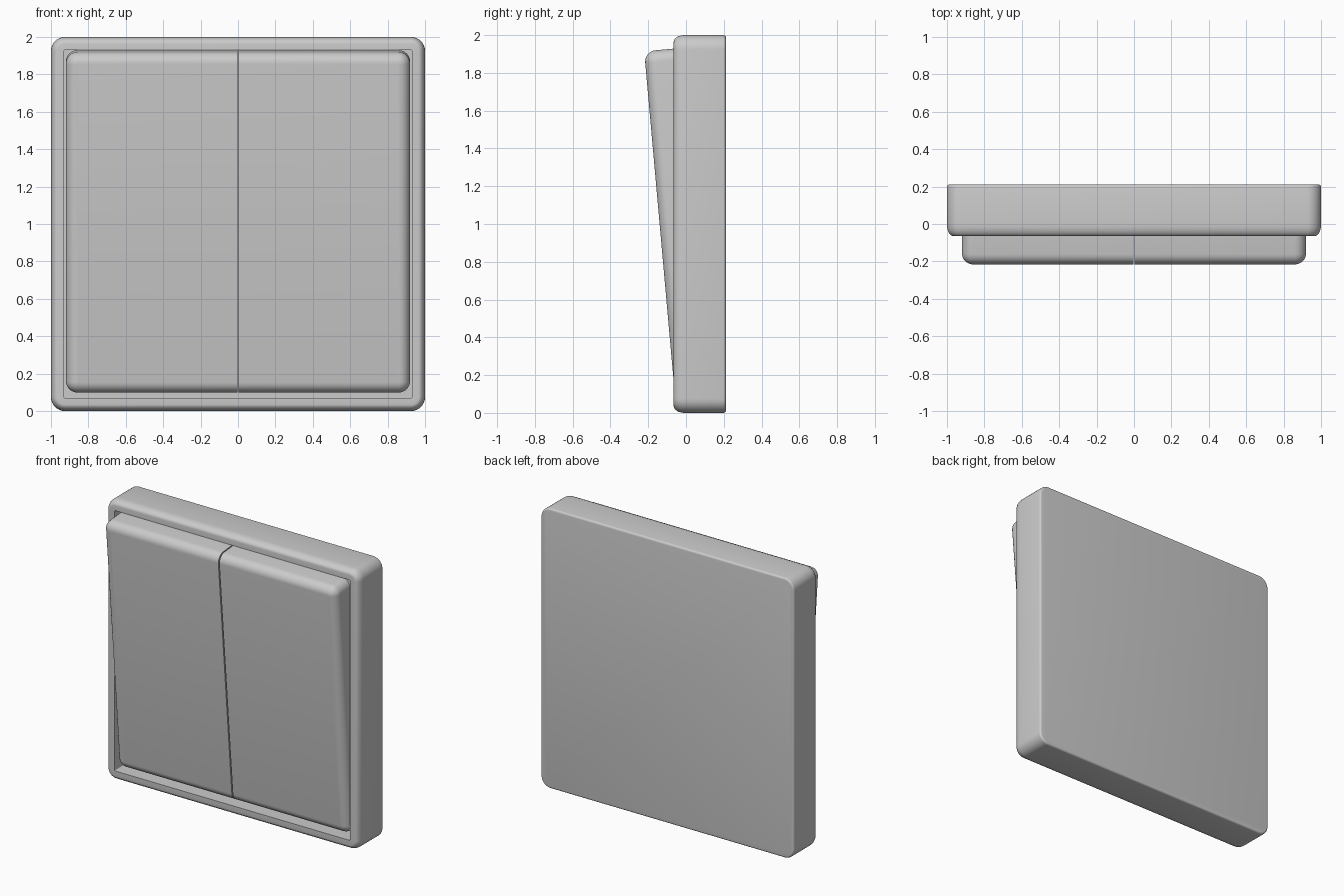
import bpy, bmesh, math
from mathutils import Matrix

if "Cube" in bpy.data.objects:
    bpy.data.objects.remove(bpy.data.objects["Cube"])

SEG = 8


def rounded_rect(hx, hz, r):
    """Outline points (x, z) of a rounded rectangle centred on the origin."""
    pts = []
    for q, (sx, sz) in enumerate([(1, 1), (-1, 1), (-1, -1), (1, -1)]):
        for i in range(SEG + 1):
            a = math.pi / 2 * (q + i / SEG)
            pts.append((sx * (hx - r) + r * math.cos(a), sz * (hz - r) + r * math.sin(a)))
    return pts


def loft(hx, hz, corner, steps):
    """Capped skin through rounded rectangles; steps are (y, inset)."""
    bm = bmesh.new()
    rings = []
    for y, d in steps:
        pts = rounded_rect(hx - d, hz - d, max(corner - d, 0.006))
        rings.append([bm.verts.new((x, y, z)) for x, z in pts])
    for a, b in zip(rings, rings[1:]):
        for i in range(len(a)):
            j = (i + 1) % len(a)
            bm.faces.new((a[i], a[j], b[j], b[i]))
    bm.faces.new(rings[0])
    bm.faces.new(rings[-1])
    return bm


def finish(bm, name):
    bmesh.ops.recalc_face_normals(bm, faces=bm.faces[:])
    mesh = bpy.data.meshes.new(name)
    bm.to_mesh(mesh)
    bm.free()
    ob = bpy.data.objects.new(name, mesh)
    bpy.context.collection.objects.link(ob)
    bpy.ops.object.select_all(action='DESELECT')
    bpy.context.view_layer.objects.active = ob
    ob.select_set(True)
    bpy.ops.object.shade_smooth_by_angle(angle=math.radians(35))
    return ob


def arc(y_start, dy, inset, n=8):
    """Quarter-ellipse edge from side wall (inset 0) to face (full inset)."""
    return [(y_start + dy * math.sin(math.pi / 2 * i / n),
             inset * (1 - math.cos(math.pi / 2 * i / n))) for i in range(n + 1)]


# Wall frame: back face, outer wall, rounded front, recess with floor
steps = arc(0.198, 0.014, 0.014, 4)[::-1]
steps += arc(-0.005, -0.06, 0.035)
steps += [(-0.065, 0.07), (0.12, 0.07)]
frame = loft(1.0, 1.0, 0.075, steps)
bmesh.ops.translate(frame, verts=frame.verts[:], vec=(0, 0, 1))
finish(frame, "switch_frame")

# Two tilted rocker buttons, halves of one rounded slab with a thin gap
tilt = Matrix.Translation((0, -0.14, 1.004)) @ Matrix.Rotation(math.radians(5.1), 4, 'X')
for side, name in ((-1, "left_rocker"), (1, "right_rocker")):
    bm = loft(0.92, 0.914, 0.062, [(0.17, 0)] + arc(0.06, -0.06, 0.06))
    cut = bmesh.ops.bisect_plane(bm, geom=bm.verts[:] + bm.edges[:] + bm.faces[:],
                                 plane_co=(side * 0.004, 0, 0), plane_no=(side, 0, 0),
                                 clear_inner=True)
    rim = [e for e in cut["geom_cut"] if isinstance(e, bmesh.types.BMEdge)]
    bmesh.ops.contextual_create(bm, geom=rim)
    bm.transform(tilt)
    finish(bm, name)
